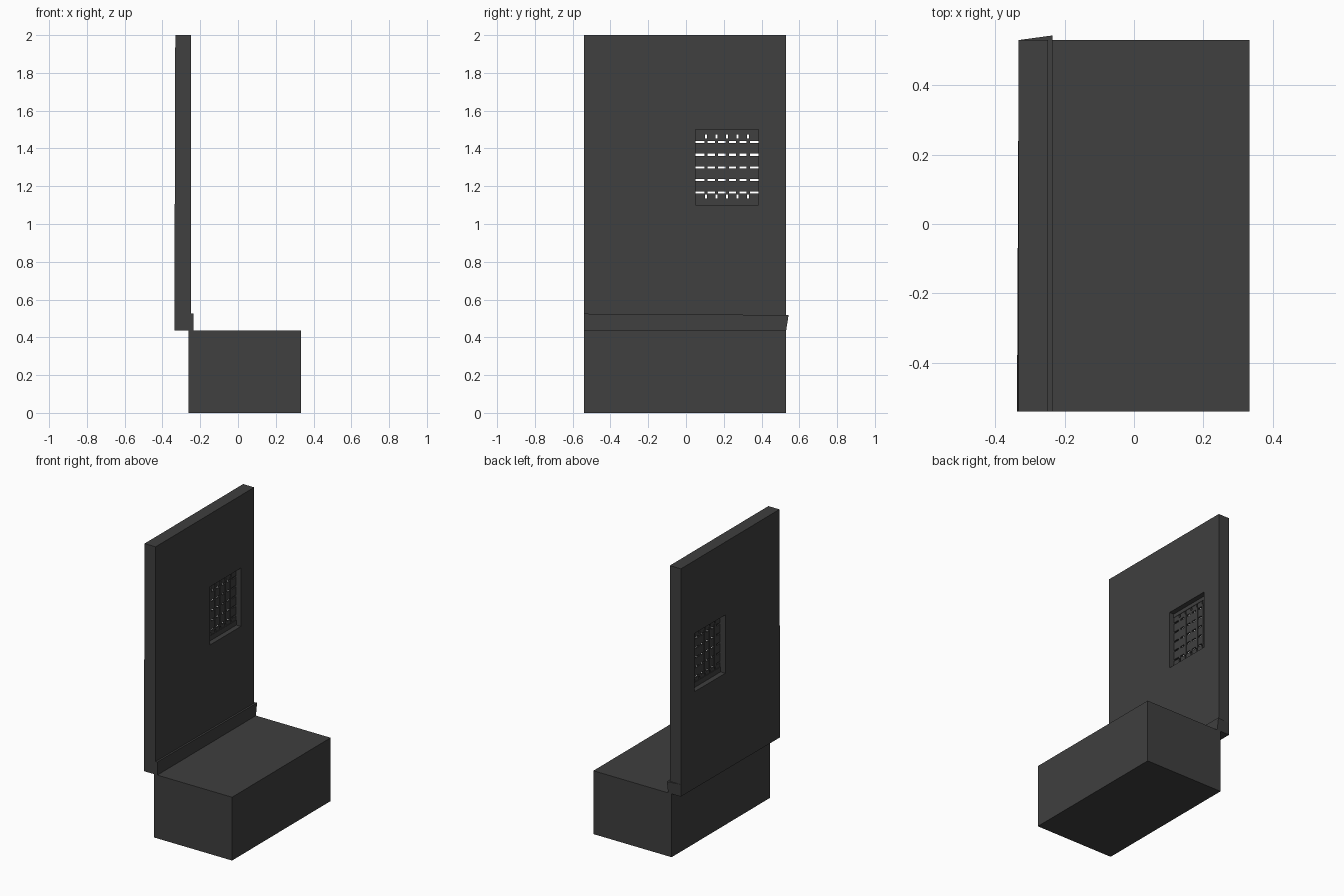
import bpy
import bmesh
from mathutils import Vector

cube = bpy.data.objects.get("Cube")
if cube:
    bpy.data.objects.remove(cube, do_unlink=True)

grey = bpy.data.materials.new("charcoal_grey")
grey.use_nodes = True
colour = (0.05, 0.05, 0.05, 1)
grey.diffuse_color = colour
grey.node_tree.nodes["Principled BSDF"].inputs["Base Color"].default_value = colour


def add_box(bm, low, high):
    """Add an axis-aligned box between two corners and return its vertices."""
    low, high = Vector(low), Vector(high)
    verts = bmesh.ops.create_cube(bm, size=1)["verts"]
    for v in verts:
        v.co = (low + high) / 2 + v.co * (high - low)
    return verts


def finish(bm, name):
    bmesh.ops.recalc_face_normals(bm, faces=bm.faces)
    mesh = bpy.data.meshes.new(name)
    bm.to_mesh(mesh)
    bm.free()
    mesh.materials.append(grey)
    obj = bpy.data.objects.new(name, mesh)
    bpy.context.collection.objects.link(obj)
    return obj


FRONT, BACK = -0.54, 0.53
BASE_TOP = 0.435
WIN_Y, WIN_Z = (0.05, 0.385), (1.10, 1.50)

# Low solid base
bm = bmesh.new()
add_box(bm, (-0.262, FRONT, 0), (0.333, BACK, BASE_TOP))
finish(bm, "base_block")

# Tall wall with a window opening, one lower corner slightly out of true
bm = bmesh.new()
for v in add_box(bm, (-0.332, FRONT, BASE_TOP), (-0.248, BACK, 2)):
    if v.co.x < -0.3 and v.co.y < 0 and v.co.z < 1:
        v.co.x -= 0.005
wall = finish(bm, "wall_panel")

bm = bmesh.new()
add_box(bm, (-0.5, WIN_Y[0], WIN_Z[0]), (0, WIN_Y[1], WIN_Z[1]))
cutter = finish(bm, "window_cutter")
cutter.hide_render = True
cutter.hide_set(True)
cut = wall.modifiers.new("window", "BOOLEAN")
cut.object = cutter
cut.solver = "EXACT"
# Apply the cut and drop the helper
graph = bpy.context.evaluated_depsgraph_get()
cut_mesh = bpy.data.meshes.new_from_object(wall.evaluated_get(graph))
wall.modifiers.clear()
wall.data = cut_mesh
bpy.data.objects.remove(cutter, do_unlink=True)

# Skirting board, leaning past the back edge of the wall at its top corner
bm = bmesh.new()
for v in add_box(bm, (-0.33, FRONT, BASE_TOP), (-0.235, BACK, 0.525)):
    if v.co.y > 0 and v.co.z > 0.5:
        v.co.z -= 0.007
        if v.co.x > -0.3:
            v.co.y += 0.013
finish(bm, "skirting_board")

# Window grille: rows of tiles with narrow slots between them
bm = bmesh.new()
COUNT = 6
GAP = 0.0055
GRILLE_X = -0.29
step_y = (WIN_Y[1] - WIN_Y[0]) / COUNT
step_z = (WIN_Z[1] - WIN_Z[0]) / COUNT
for i in range(COUNT):
    for j in range(COUNT):
        y, z = WIN_Y[0] + i * step_y, WIN_Z[0] + j * step_z
        low_y = y + GAP * (i > 0)
        high_y = y + step_y - GAP * (i < COUNT - 1)
        low_z = z + GAP * (j > 0)
        high_z = z + step_z - GAP * (j < COUNT - 1)
        add_box(bm, (GRILLE_X - 0.005, low_y, low_z),
                (GRILLE_X + 0.005, high_y, high_z))
finish(bm, "grille_tiles")

# Upright bars covering the tile joints, and the rails that close their ends
bm = bmesh.new()
for i in range(1, COUNT):
    y = WIN_Y[0] + i * step_y
    add_box(bm, (GRILLE_X - 0.008, y - 0.009, 1.155),
            (GRILLE_X + 0.008, y + 0.009, 1.452))
for low, high in ((WIN_Z[0], 1.135), (1.475, WIN_Z[1])):
    add_box(bm, (GRILLE_X - 0.008, WIN_Y[0], low),
            (GRILLE_X + 0.008, WIN_Y[1], high))
finish(bm, "grille_bars")
